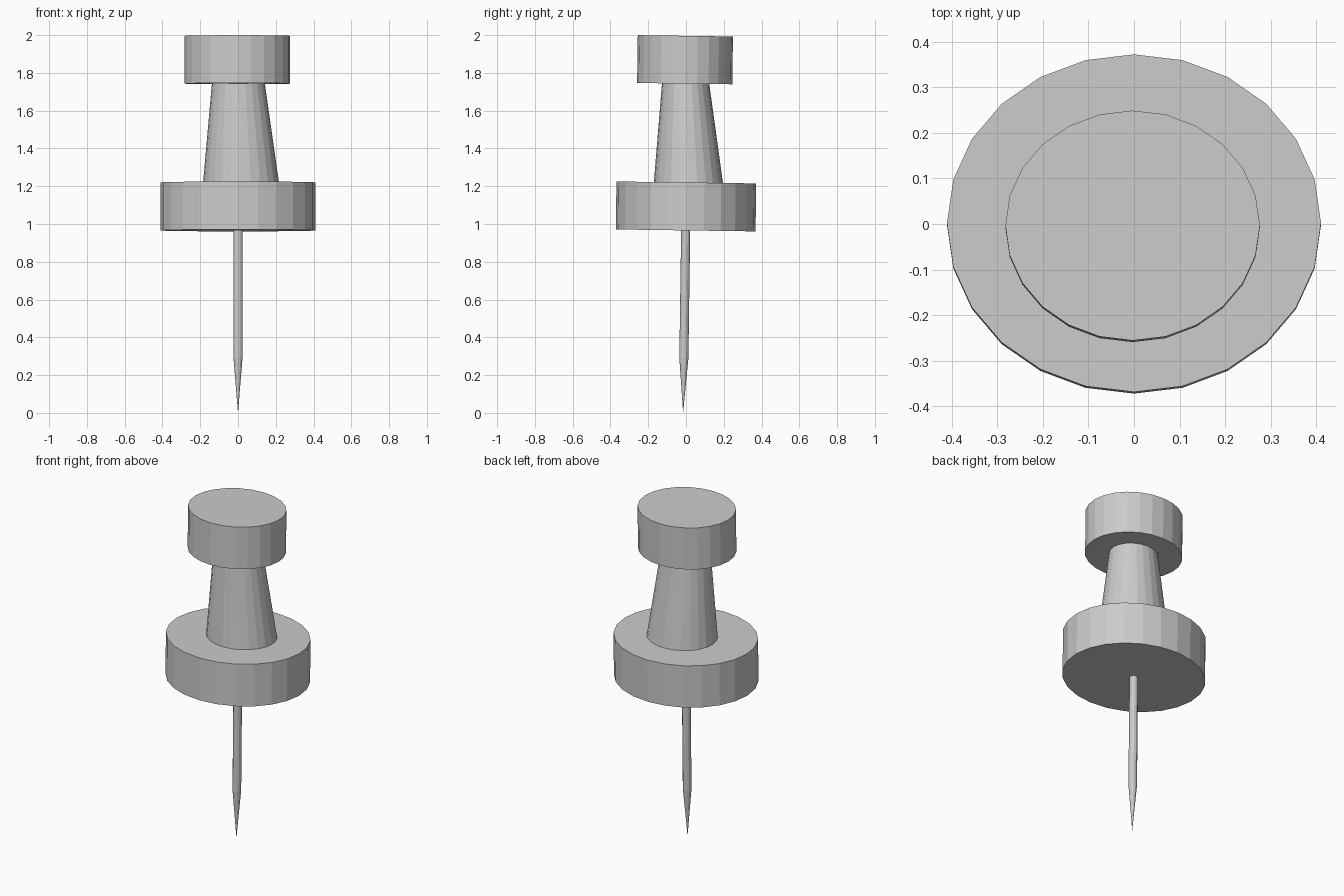
import bpy, bmesh
from math import sin, cos, tau
from mathutils import Matrix, Vector

if "Cube" in bpy.data.objects:
    bpy.data.objects.remove(bpy.data.objects["Cube"])

# The whole pin leans very slightly towards +y, pivoting at the collar
PIVOT = Vector((0, 0, 1.09))
LEAN = (Matrix.Translation(PIVOT) @ Matrix.Rotation(-0.014, 4, 'X')
        @ Matrix.Translation(-PIVOT))


def loft(name, rings, sides=24):
    """Capped flat-sided solid through elliptical rings (cx, cy, z, rx, ry); rx = 0 is a point."""
    bm = bmesh.new()
    loops = []
    for cx, cy, z, rx, ry in rings:
        n = sides if rx else 1
        loops.append([bm.verts.new((cx + rx * cos(tau * i / n),
                                    cy + ry * sin(tau * i / n), z)) for i in range(n)])
    for a, b in zip(loops, loops[1:]):
        for i in range(sides):
            j = (i + 1) % sides
            if len(a) == 1:
                bm.faces.new((a[0], b[j], b[i]))
            else:
                bm.faces.new((a[i], a[j], b[j], b[i]))
    for loop in (loops[0], loops[-1]):
        if len(loop) > 1:
            bm.faces.new(loop)
    bmesh.ops.recalc_face_normals(bm, faces=bm.faces)
    bm.transform(LEAN)
    mesh = bpy.data.meshes.new(name)
    bm.to_mesh(mesh)
    bm.free()
    obj = bpy.data.objects.new(name, mesh)
    bpy.context.collection.objects.link(obj)
    return obj


# Needle with sharpened tip
loft("needle", [(0, 0, 0, 0, 0), (0, 0, 0.29, 0.024, 0.024),
                (0, 0, 0.97, 0.024, 0.024)], sides=12)

# Wide collar
loft("collar", [(0, 0, 0.966, 0.41, 0.37), (0, 0, 1.22, 0.41, 0.37)])

# Tapered grip
loft("grip", [(0.016, 0.011, 1.219, 0.201, 0.183),
              (0.002, -0.011, 1.745, 0.14, 0.125)])

# Head
loft("head", [(-0.003, -0.016, 1.743, 0.279, 0.252),
              (-0.003, -0.016, 1.996, 0.279, 0.252)])
